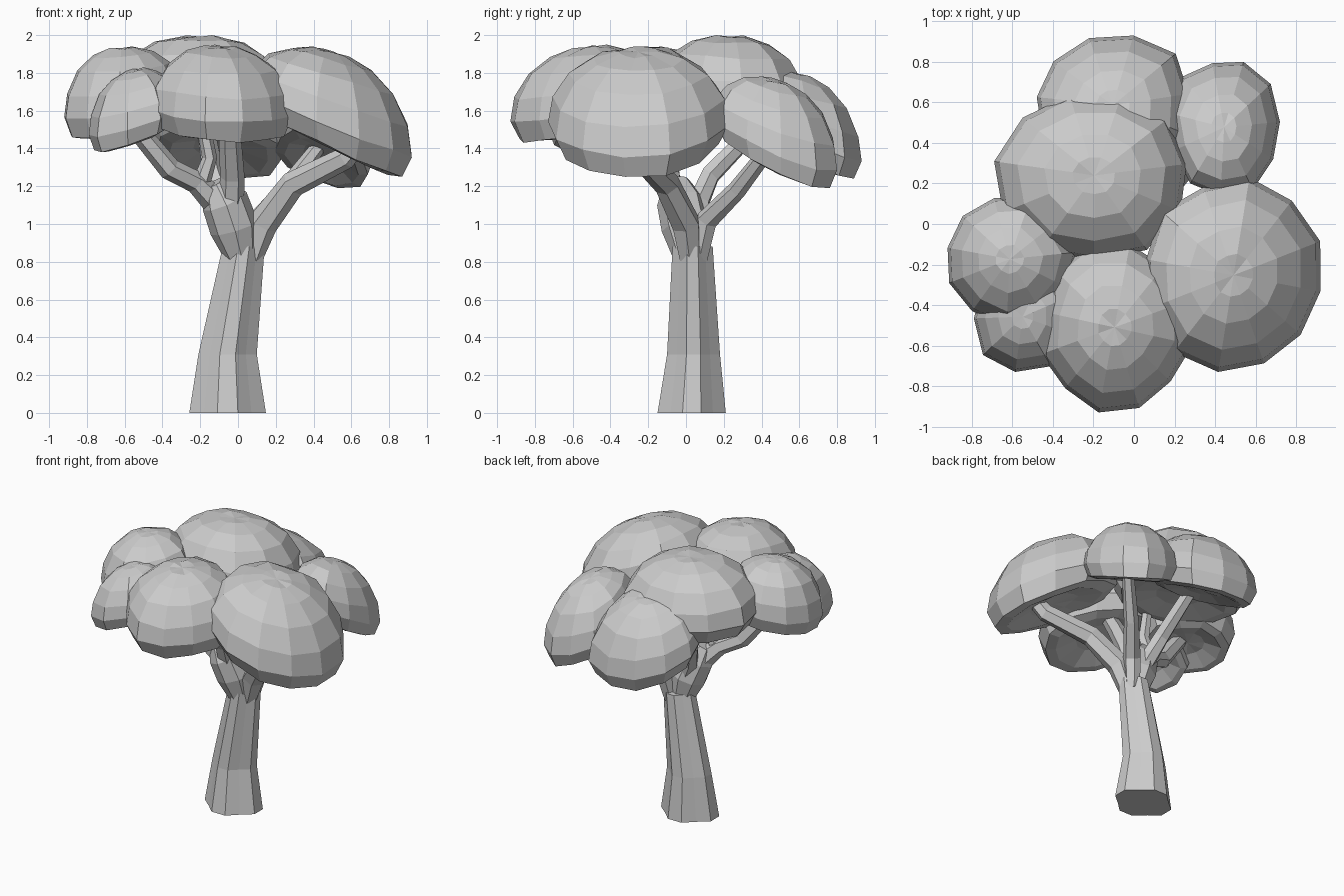
import bpy, bmesh, math, random
from mathutils import Vector

random.seed(4)
if "Cube" in bpy.data.objects:
    bpy.data.objects.remove(bpy.data.objects["Cube"], do_unlink=True)

grey = bpy.data.materials.new("plain grey")
grey.use_nodes = True
colour = (0.6, 0.6, 0.6, 1)
grey.diffuse_color = colour
grey.node_tree.nodes["Principled BSDF"].inputs["Base Color"].default_value = colour


def loft(name, rings):
    """Skin a list of equal point rings and cap both ends."""
    bm = bmesh.new()
    loops = [[bm.verts.new(p) for p in ring] for ring in rings]
    n = len(loops[0])
    for low, high in zip(loops, loops[1:]):
        for i in range(n):
            j = (i + 1) % n
            bm.faces.new((low[i], low[j], high[j], high[i]))
    for end in (loops[0], loops[-1]):
        bmesh.ops.poke(bm, faces=[bm.faces.new(end)])
    bmesh.ops.recalc_face_normals(bm, faces=bm.faces)
    mesh = bpy.data.meshes.new(name)
    bm.to_mesh(mesh)
    bm.free()
    mesh.materials.append(grey)
    obj = bpy.data.objects.new(name, mesh)
    bpy.context.collection.objects.link(obj)
    return obj


def branch(name, path, radii, sides=6):
    """Tapered faceted limb following a few points."""
    pts = [Vector(p) for p in path]
    rings = []
    for k, (p, r) in enumerate(zip(pts, radii)):
        along = (pts[min(k + 1, len(pts) - 1)] - pts[max(k - 1, 0)]).normalized()
        u = Vector((0, 1, 0)).cross(along).normalized()
        v = along.cross(u)
        angles = [math.tau * i / sides for i in range(sides)]
        rings.append([p + r * (math.cos(a) * u + math.sin(a) * v) for a in angles])
    return loft(name, rings)


# Radius and height of a leaf dome, from the hollow underside to the crown
DOME = [(0.35, 0.1), (0.7, 0.02), (0.88, 0.05), (1, 0.27), (0.95, 0.52),
        (0.77, 0.77), (0.5, 0.93), (0.22, 1)]


def clump(name, lo, hi, tilt, sides=11):
    """Faceted dome whose rim droops to one side, fitted to its bounds."""
    turn = random.random()
    wobble = [random.uniform(0.93, 1.04) for _ in range(sides)]
    rings = []
    for r, h in DOME:
        ring = []
        for i in range(sides):
            a = math.tau * (i + turn) / sides
            x, y = r * wobble[i] * math.cos(a), r * wobble[i] * math.sin(a)
            # the rim droops more than the crown
            droop = (tilt[0] * x + tilt[1] * y) * (1 - 0.45 * h)
            ring.append(Vector((x, y, h - droop + random.uniform(-0.015, 0.015))))
        rings.append(ring)
    pts = [p for ring in rings for p in ring]
    for k in range(3):
        small, big = min(p[k] for p in pts), max(p[k] for p in pts)
        for p in pts:
            p[k] = lo[k] + (p[k] - small) / (big - small) * (hi[k] - lo[k])
    return loft(name, rings)


# Fluted trunk, flared at the foot
trunk_rings = []
for cx, cy, z, rx, ry in [(-0.055, 0.03, 0, 0.21, 0.187), (-0.055, 0.04, 0.31, 0.16, 0.145),
                          (0.03, 0.035, 0.88, 0.115, 0.11)]:
    ring = []
    for i in range(12):
        a = math.tau * (i + 0.5) / 12
        f = 0.85 if i % 3 == 1 else 1
        ring.append((cx + f * rx * math.cos(a), cy + f * ry * math.sin(a), z))
    trunk_rings.append(ring)
loft("trunk", trunk_rings)

# Limbs
branch("left_limb", [(0.07, 0.02, 0.82), (0.13, 0.0, 1.0), (0.29, -0.1, 1.21), (0.57, -0.24, 1.35),
                     (0.66, -0.28, 1.46)], [0.06, 0.08, 0.07, 0.06, 0.05])
branch("back_left_limb", [(0.07, 0.07, 0.82), (0.11, 0.11, 1.02), (0.25, 0.27, 1.18), (0.42, 0.44, 1.4)],
       [0.05, 0.06, 0.05, 0.04])
branch("main_limb", [(0.02, 0.02, 0.82), (-0.02, 0.0, 0.98), (-0.07, -0.03, 1.12), (-0.12, -0.05, 1.22)],
       [0.085, 0.13, 0.125, 0.07], 8)
branch("front_limb", [(-0.04, -0.03, 1.02), (-0.03, -0.12, 1.25), (-0.04, -0.22, 1.42), (-0.05, -0.35, 1.62)],
       [0.07, 0.065, 0.06, 0.05])
branch("right_limb", [(-0.08, -0.02, 1.08), (-0.22, -0.08, 1.22), (-0.36, -0.14, 1.29), (-0.6, -0.22, 1.58)],
       [0.08, 0.06, 0.06, 0.05])
branch("back_limb", [(0.0, 0.04, 0.95), (-0.08, 0.07, 1.12), (-0.13, 0.13, 1.26), (-0.18, 0.42, 1.56)],
       [0.06, 0.06, 0.055, 0.045])
branch("right_fork", [(-0.2, -0.07, 1.2), (-0.15, -0.08, 1.35), (-0.2, -0.1, 1.6)],
       [0.05, 0.04, 0.035])

# Leaf clumps: lower corner, upper corner, droop direction
clump("top_leaves", (-0.69, -0.18, 1.5), (0.26, 0.64, 2.0), (0.02, 0.06))
clump("back_leaves", (-0.48, 0.24, 1.24), (0.27, 0.93, 1.82), (0.05, 0.4))
clump("back_left_leaves", (0.16, 0.14, 1.19), (0.72, 0.8, 1.78), (0.2, 0.38))
clump("left_leaves", (0.06, -0.73, 1.25), (0.92, 0.23, 1.94), (0.42, -0.05), 12)
clump("front_leaves", (-0.46, -0.93, 1.43), (0.29, -0.1, 1.95), (0.06, -0.16), 12)
clump("right_leaves", (-0.92, -0.51, 1.45), (-0.28, 0.14, 1.94), (-0.1, -0.08))
clump("small_leaves", (-0.79, -0.73, 1.38), (-0.32, -0.2, 1.83), (-0.25, -0.15), 9)
